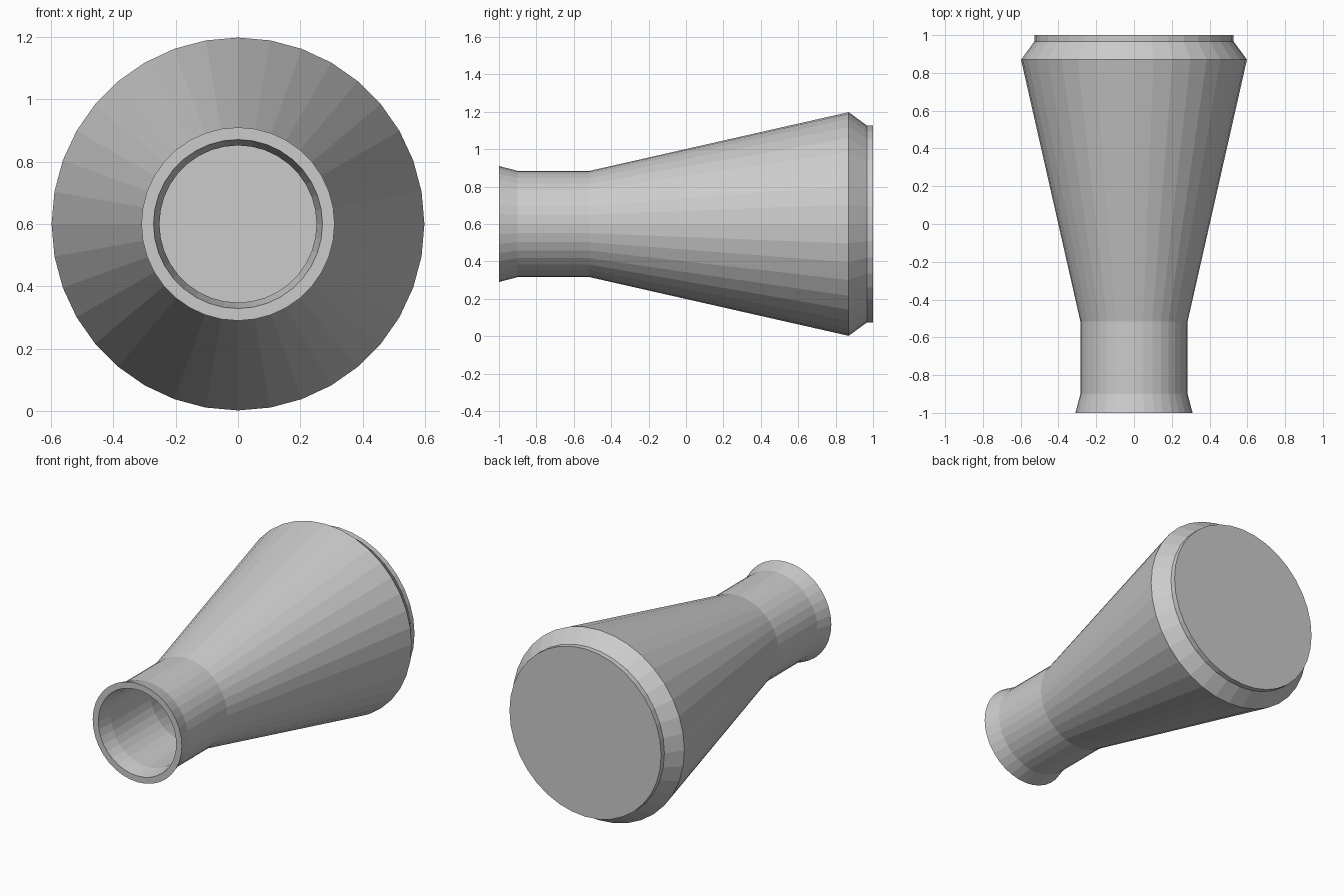
import bpy, bmesh
from math import cos, sin, pi

if "Cube" in bpy.data.objects:
    bpy.data.objects.remove(bpy.data.objects["Cube"])

SIDES = 36
AXIS_Z = 0.6

# (position along y, radius): outer wall from base to rim, then inner wall back down
PROFILE = [
    (1.0, 0.527), (0.967, 0.527), (0.87, 0.598),
    (-0.515, 0.284), (-0.9, 0.284), (-1.0, 0.31),
    (-1.0, 0.271), (-0.9, 0.252), (-0.51, 0.252),
    (0.855, 0.561), (0.945, 0.493), (0.965, 0.493),
]


def lathe(name, profile):
    bm = bmesh.new()
    rings = []
    for y, r in profile:
        rings.append([bm.verts.new((r * sin(2 * pi * i / SIDES), y,
                                    AXIS_Z + r * cos(2 * pi * i / SIDES)))
                      for i in range(SIDES)])
    for a, b in zip(rings, rings[1:]):
        for i in range(SIDES):
            j = (i + 1) % SIDES
            bm.faces.new((a[i], a[j], b[j], b[i]))
    # closed base outside and floor inside
    bm.faces.new(rings[0])
    bm.faces.new(rings[-1])
    bmesh.ops.recalc_face_normals(bm, faces=bm.faces)
    mesh = bpy.data.meshes.new(name)
    bm.to_mesh(mesh)
    bm.free()
    obj = bpy.data.objects.new(name, mesh)
    bpy.context.collection.objects.link(obj)
    return obj


# Hollow conical flask lying on its side, mouth to the front
lathe("flask", PROFILE)
